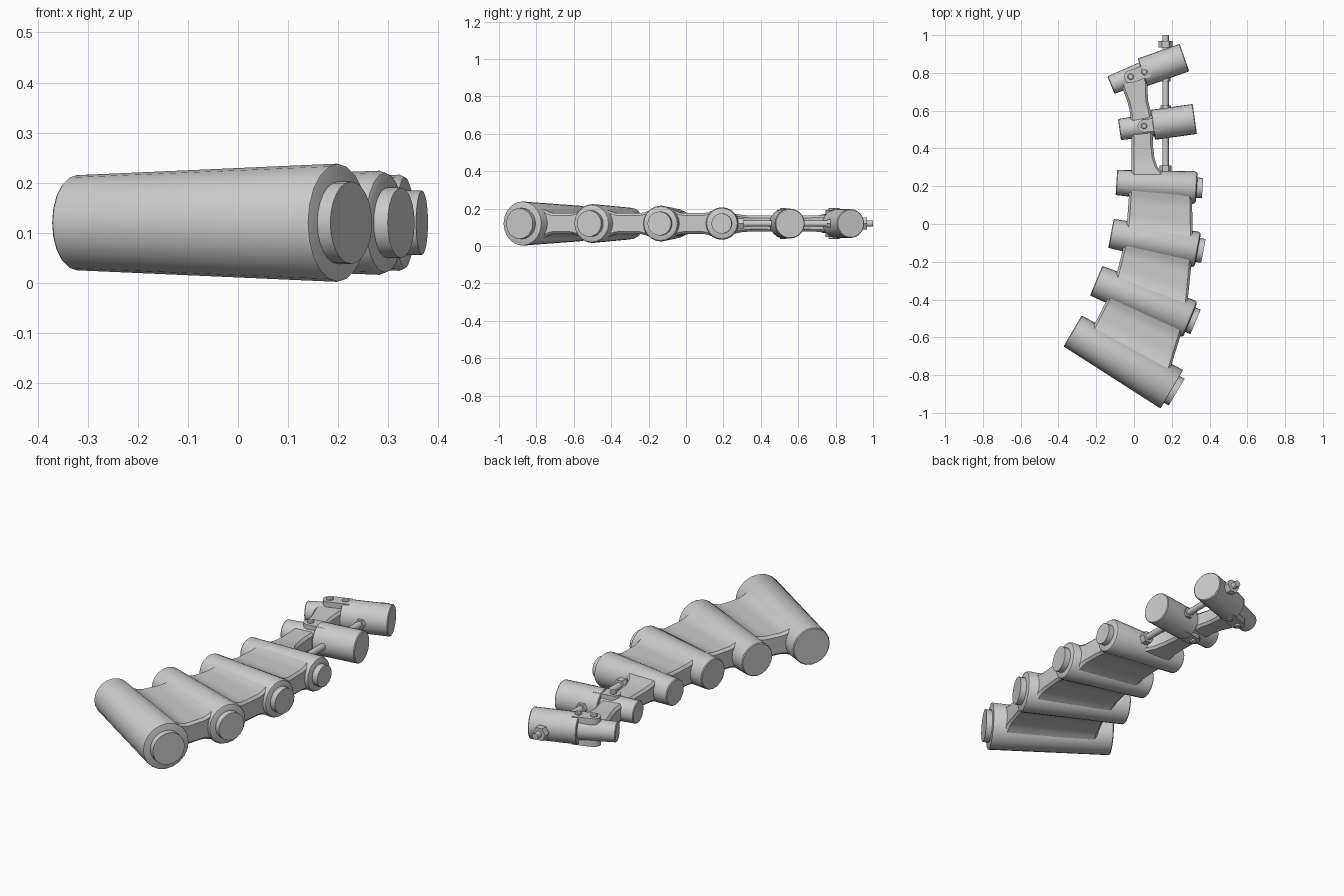
import bpy, bmesh, math
from mathutils import Vector

if "Cube" in bpy.data.objects:
    bpy.data.objects.remove(bpy.data.objects["Cube"])

ZC = 0.12   # height of the shared centre plane
grey = bpy.data.materials.new("plain grey")
grey.diffuse_color = (0.6, 0.6, 0.6, 1)
grey.use_nodes = True
grey.node_tree.nodes["Principled BSDF"].inputs["Base Color"].default_value = grey.diffuse_color


def finish(name, bm, angle=35):
    bmesh.ops.recalc_face_normals(bm, faces=bm.faces)
    me = bpy.data.meshes.new(name)
    bm.to_mesh(me)
    bm.free()
    me.materials.append(grey)
    ob = bpy.data.objects.new(name, me)
    bpy.context.collection.objects.link(ob)
    bpy.ops.object.select_all(action='DESELECT')
    ob.select_set(True)
    bpy.context.view_layer.objects.active = ob
    bpy.ops.object.shade_smooth_by_angle(angle=math.radians(angle))
    return ob


def skin(name, rings, angle=35):
    """Join closed rings of points into a capped tube."""
    bm = bmesh.new()
    vs = [[bm.verts.new(p) for p in ring] for ring in rings]
    n = len(vs[0])
    for a, b in zip(vs, vs[1:]):
        for i in range(n):
            j = (i + 1) % n
            bm.faces.new((a[i], a[j], b[j], b[i]))
    bm.faces.new(vs[0])
    bm.faces.new(vs[-1])
    return finish(name, bm, angle)


def lathe(name, p0, p1, profile, sides=20, angle=35):
    """Revolve (distance from p0, radius) pairs about the line p0-p1."""
    p0, p1 = Vector(p0), Vector(p1)
    d = (p1 - p0).normalized()
    u = d.cross(Vector((0, 0, 1)))
    u = u.normalized() if u.length > 1e-4 else Vector((1, 0, 0))
    v = d.cross(u)
    rings = []
    for t, r in profile:
        rings.append([p0 + d * t + (u * math.cos(a) + v * math.sin(a)) * r
                      for a in (2 * math.pi * i / sides for i in range(sides))])
    return skin(name, rings, angle)


def slab_ring(l, r, hl, hr):
    """Chamfered cross-section between two edge points, mirrored about ZC."""
    l, r = Vector((*l, ZC)), Vector((*r, ZC))
    w = (r - l).normalized()
    up = Vector((0, 0, 1))
    c = 0.012
    top = [l + up * (hl - c), l + w * c + up * hl,
           r - w * c + up * hr, r + up * (hr - c)]
    return top + [Vector((p.x, p.y, 2 * ZC - p.z)) for p in reversed(top)]


# Tapered lower rollers: left centre, left radius, right centre, right radius, cap radius
rollers = [((-.325, -.566), .095, (.20, -.875), .118, .082),
           ((-.20, -.30), .085, (.298, -.507), .104, .070),
           ((-.122, -.05), .078, (.338, -.137), .096, .064),
           ((-.093, .22), .067, (.333, .192), .087, .054)]
for i, (a, ra, b, rb, rc) in enumerate(rollers):
    a, b = Vector((*a, ZC)), Vector((*b, ZC))
    n = (b - a).length
    rim = .003 if i == 0 else .016
    lathe(f"roller_{i+1}", a, b,
          [(0, ra - .004), (.004, ra), (n - rim, rb), (n - rim * .3, rb - rim * .3),
           (n, rb - rim)])
    lathe(f"roller_cap_{i+1}", a, b, [(n - .02, rc), (n + .03, rc)], 24)

# Webs joining the rollers, thickened into fillets where they meet
edges = [((-.25, -.61), (.165, -.853)), ((-.11, -.337), (.275, -.497)),
         ((-.042, -.065), (.312, -.133)), ((-.022, .215), (.306, .193))]
for i in range(3):
    (l0, r0), (l1, r1) = [[Vector(p) for p in e] for e in edges[i:i + 2]]
    rings = []
    for k in range(17):
        s = k / 16
        hs = []
        for p0, p1, ri in ((l0, l1, 1), (r0, r1, 3)):
            h = .055
            for dist, rad in ((s, rollers[i][ri]), (1 - s, rollers[i + 1][ri])):
                x = min(1, dist * (p1 - p0).length / (1.3 * rad))
                h += (.92 * rad - .055) * math.cos(x * math.pi / 2) ** 2
            hs.append(h)
        rings.append(slab_ring(l0.lerp(l1, s), r0.lerp(r1, s), *hs))
    skin(f"web_{i+1}", rings)

# Narrow neck carrying the two hinged barrels
neck = [(.2, -.012, .19, .055), (.27, -.012, .15, .052), (.30, -.012, .125, .046),
        (.35, -.012, .108, .042), (.42, -.012, .10, .042), (.52, -.015, .10, .045),
        (.60, -.023, .088, .042), (.65, -.035, .075, .042), (.70, -.055, .072, .044),
        (.75, -.07, .072, .046), (.785, -.07, .06, .046)]
skin("neck", [slab_ring((xl, y), (xr, y), h, h) for y, xl, xr, h in neck])

# Upper stubs, barrels, fork tabs and hinge pins
uppers = [((-.077, .50), .056, (.10, .525), (.322, .556), .080, (.053, .519), 1),
          ((-.122, .735), .050, (.045, .803), (.267, .881), .077, (-.018, .780), 2)]
for i, (a, ra, m, b, rb, pin, pins) in enumerate(uppers):
    a, m, b, pin = [Vector((*p, ZC)) for p in (a, m, b, pin)]
    d = (b - m).normalized()
    side = d.cross(Vector((0, 0, 1)))
    n, w = (m - a).length, (b - m).length
    lathe(f"stub_{i+1}", a, m, [(0, ra - .004), (.004, ra), (n + .02, ra + .006)])
    lathe(f"barrel_{i+1}", m, b, [(0, rb - .003), (.003, rb), (w - .004, rb),
                                  (w, rb - .004)], 24)
    tw = .034
    outline = [pin + d * (.10 if pins == 2 else .09) + side * tw * s for s in (1, -1)]
    outline += [pin + tw * (d * math.cos(q) - side * math.sin(q))
                for q in (math.pi / 2 + math.pi * k / 8 for k in range(9))]
    for s, tag in ((1, "top"), (-1, "bottom")):
        up = Vector((0, 0, s))
        skin(f"fork_{tag}_{i+1}", [[p + up * z for p in outline] for z in (.04, .073)])
        for k in range(pins):
            c = pin + d * .077 * k
            lathe(f"hinge_pin_{tag}_{i+1}_{k+1}", c, c + up,
                  [(.03, .017), (.080, .017), (.084, .012)], 12)

# Adjusting rod with its nuts
RX = .167
lathe("rod", (RX, .2, ZC), (RX, 1, ZC), [(0, .017), (.8, .017)], 12)
for k, (y, length, r) in enumerate([(.275, .035, .032), (.60, .028, .028),
                                    (.755, .022, .026), (.935, .033, .036)]):
    lathe(f"nut_{k+1}", (RX, y, ZC), (RX, 1.1, ZC), [(0, r), (length, r)], 6)
